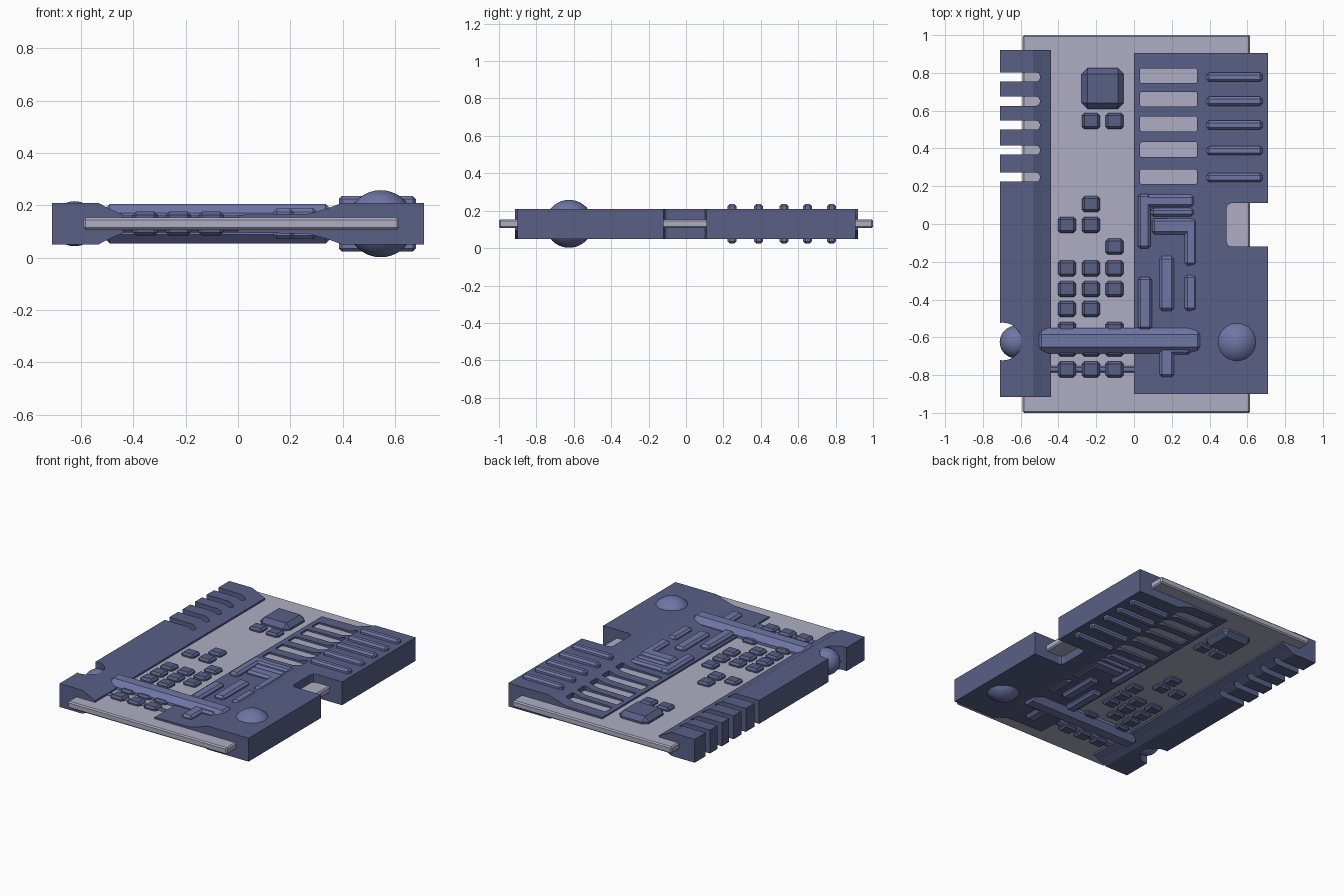
import bpy, bmesh
from mathutils import Matrix, Vector

if "Cube" in bpy.data.objects:
    bpy.data.objects.remove(bpy.data.objects["Cube"])

ZC = 0.13  # mid plane, everything is mirrored above and below it


def material(name, rgb):
    m = bpy.data.materials.new(name)
    m.diffuse_color = (*rgb, 1)
    m.use_nodes = True
    m.node_tree.nodes["Principled BSDF"].inputs["Base Color"].default_value = m.diffuse_color
    return m


DARK = material("dark_blue", (0.10, 0.115, 0.24))
LIGHT = material("mid_blue", (0.16, 0.18, 0.38))
GREY = material("pale_grey", (0.42, 0.42, 0.55))


def finish(bm, name, mat):
    bmesh.ops.recalc_face_normals(bm, faces=bm.faces[:])
    me = bpy.data.meshes.new(name)
    bm.to_mesh(me)
    bm.free()
    ob = bpy.data.objects.new(name, me)
    bpy.context.collection.objects.link(ob)
    if mat:
        me.materials.append(mat)
    return ob


def add_box(bm, x0, x1, y0, y1, h, bevel=0.0, vertical_only=False, segments=1):
    """Box spanning x and y, with half height h about the mid plane."""
    size = Matrix.Diagonal((x1 - x0, y1 - y0, 2 * h, 1))
    place = Matrix.Translation(((x0 + x1) / 2, (y0 + y1) / 2, ZC))
    verts = bmesh.ops.create_cube(bm, size=1, matrix=place @ size)["verts"]
    if bevel:
        edges = {e for v in verts for e in v.link_edges}
        if vertical_only:
            edges = {e for e in edges if abs(e.verts[0].co.z - e.verts[1].co.z) > h}
        bmesh.ops.bevel(bm, geom=list(edges), offset=bevel, segments=segments,
                        profile=0.5, affect='EDGES')


def boxes(name, specs, mat, **kw):
    bm = bmesh.new()
    for s in specs:
        add_box(bm, *s, **kw)
    return finish(bm, name, mat)


def prism(name, half_profile, y0, y1, mat):
    """Extrude an (x, half height) outline, mirrored about the mid plane, along y."""
    pts = [(x, ZC + h) for x, h in half_profile] + [(x, ZC - h) for x, h in reversed(half_profile)]
    bm = bmesh.new()
    face = bm.faces.new([bm.verts.new((x, y0, z)) for x, z in pts])
    new = bmesh.ops.extrude_face_region(bm, geom=[face])["geom"]
    bmesh.ops.translate(bm, vec=Vector((0, y1 - y0, 0)),
                        verts=[g for g in new if isinstance(g, bmesh.types.BMVert)])
    return finish(bm, name, mat)


def ball(name, x, y, r):
    bm = bmesh.new()
    bmesh.ops.create_uvsphere(bm, u_segments=32, v_segments=20, radius=r,
                              matrix=Matrix.Translation((x, y, ZC)))
    for f in bm.faces:
        f.smooth = True
    return finish(bm, name, LIGHT)


def cut(target, cutter):
    mod = target.modifiers.new("cut", 'BOOLEAN')
    mod.operation, mod.solver, mod.object = 'DIFFERENCE', 'EXACT', cutter
    bpy.context.view_layer.objects.active = target
    bpy.ops.object.modifier_apply(modifier=mod.name)
    bpy.data.objects.remove(cutter)


# Base plate
boxes("base_plate", [(-0.59, 0.615, -1, 1, 0.023)], GREY, bevel=0.008)

# Left rail with comb slots and a round ball socket
rail = prism("left_rail", [(-0.71, 0.08), (-0.535, 0.08), (-0.49, 0.057), (-0.44, 0.035)],
             -0.915, 0.92, DARK)
slots = [(-0.8, -0.498, y - 0.024, y + 0.024, 0.3) for y in (0.778, 0.65, 0.523, 0.391, 0.248)]
cut(rail, boxes("slot_cutter", slots, None, bevel=0.02, vertical_only=True, segments=3))
bm = bmesh.new()
bmesh.ops.create_cone(bm, cap_ends=True, segments=32, radius1=0.1, radius2=0.1, depth=0.6,
                      matrix=Matrix.Translation((-0.695, -0.622, ZC)))
cut(rail, finish(bm, "socket_cutter", None))

# Right block with vent windows and a side notch
block = prism("right_block", [(0, 0.034), (0.27, 0.038), (0.34, 0.058), (0.40, 0.08), (0.71, 0.08)],
              -0.9, 0.905, DARK)
rows = (0.785, 0.66, 0.53, 0.394, 0.25)
cut(block, boxes("vent_cutter", [(0.033, 0.333, y - 0.039, y + 0.039, 0.3) for y in rows], None,
                 bevel=0.006, vertical_only=True))
cut(block, boxes("notch_cutter", [(0.49, 0.9, -0.12, 0.11, 0.3)], None,
                 bevel=0.025, vertical_only=True, segments=2))

# Raised ribs beside the vents
boxes("side_ribs", [(0.385, 0.68, y - 0.024, y + 0.024, 0.106)
                    for y in (0.778, 0.65, 0.524, 0.388, 0.246)], LIGHT, bevel=0.012)

# Ball studs
ball("right_ball", 0.545, -0.625, 0.128)
ball("left_ball", -0.625, -0.625, 0.086)

# Large chip and the grid of small chips
boxes("large_chip", [(-0.277, -0.055, 0.61, 0.825, 0.066)], DARK, bevel=0.03)
columns = (-0.355, -0.228, -0.103)
layout = {0.545: (1, 2), 0.105: (1,), -0.005: (0, 1), -0.12: (2,), -0.235: (0, 1, 2),
          -0.345: (0, 1, 2), -0.45: (0, 1), -0.56: (0, 2), -0.66: (0, 1, 2), -0.77: (0, 1, 2)}
boxes("small_chips", [(columns[c] - 0.048, columns[c] + 0.048, y - 0.042, y + 0.042, 0.046)
                      for y, cs in layout.items() for c in cs], DARK, bevel=0.013)

# Cross beam and thin rod
boxes("cross_beam", [(-0.525, 0.37, -0.685, -0.55, 0.076)], LIGHT, bevel=0.035)
boxes("thin_rod", [(-0.45, 0.01, -0.785, -0.752, 0.034)], LIGHT, bevel=0.008)

# Raised channel pieces on the block
channels = [(0.02, 0.088, -0.13, 0.16), (0.05, 0.32, 0.09, 0.155), (0.088, 0.32, 0.04, 0.085),
            (0.095, 0.335, -0.055, 0.03), (0.268, 0.335, -0.22, 0.0), (0.135, 0.212, -0.46, -0.17),
            (0.02, 0.095, -0.56, -0.28), (0.268, 0.335, -0.46, -0.27), (0.135, 0.213, -0.81, -0.6),
            (0.135, 0.30, -0.692, -0.6)]
boxes("channel_pieces", [(*c, 0.059) for c in channels], LIGHT, bevel=0.014)
